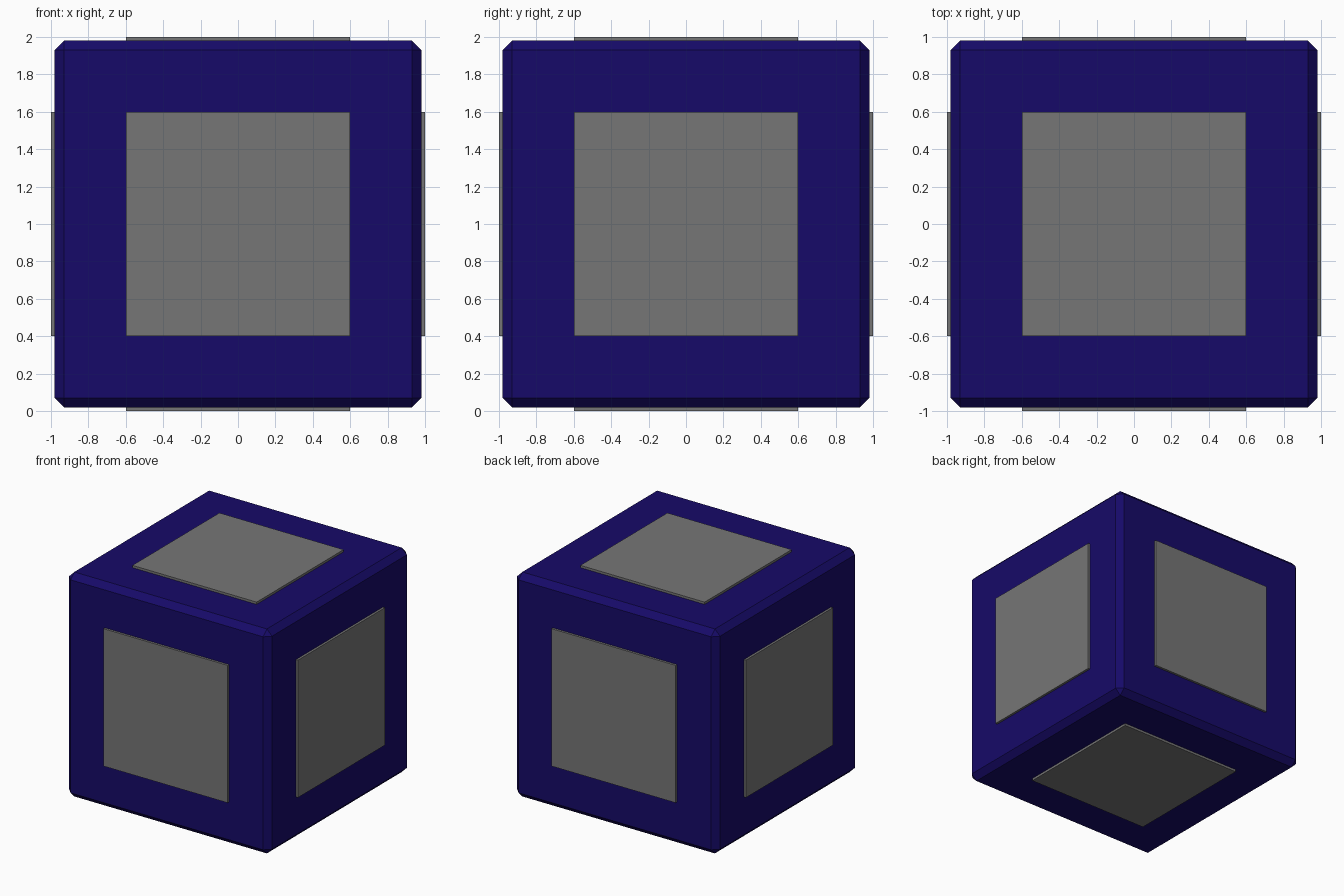
import bpy
import math
from mathutils import Euler, Vector

if "Cube" in bpy.data.objects:
    bpy.data.objects.remove(bpy.data.objects["Cube"])

CENTRE = Vector((0, 0, 1))


def material(name, colour):
    mat = bpy.data.materials.new(name)
    mat.diffuse_color = colour
    mat.use_nodes = True
    mat.node_tree.nodes["Principled BSDF"].inputs["Base Color"].default_value = mat.diffuse_color
    return mat


def box(name, location, size, rotation, mat):
    bpy.ops.mesh.primitive_cube_add(size=1, location=location, rotation=rotation)
    obj = bpy.context.object
    obj.name = name
    obj.scale = size
    bpy.ops.object.transform_apply(location=False, rotation=False, scale=True)
    obj.data.materials.append(mat)
    return obj


blue = material("dark_blue", (0.008, 0.003, 0.14, 1))
grey = material("mid_grey", (0.18, 0.18, 0.18, 1))

# Chamfered cube body
body = box("cube_body", CENTRE, (1.96, 1.96, 1.96), (0, 0, 0), blue)
bevel = body.modifiers.new("chamfer", "BEVEL")
bevel.width = 0.05
bevel.segments = 1

# One slightly raised square panel on each face
q = math.pi / 2
faces = {
    "top": (0, 0, 0),
    "bottom": (2 * q, 0, 0),
    "front": (q, 0, 0),
    "back": (-q, 0, 0),
    "right": (0, q, 0),
    "left": (0, -q, 0),
}
for side, turn in faces.items():
    normal = Euler(turn).to_matrix() @ Vector((0, 0, 1))
    box(side + "_panel", CENTRE + normal * 0.98, (1.2, 1.2, 0.04), turn, grey)
